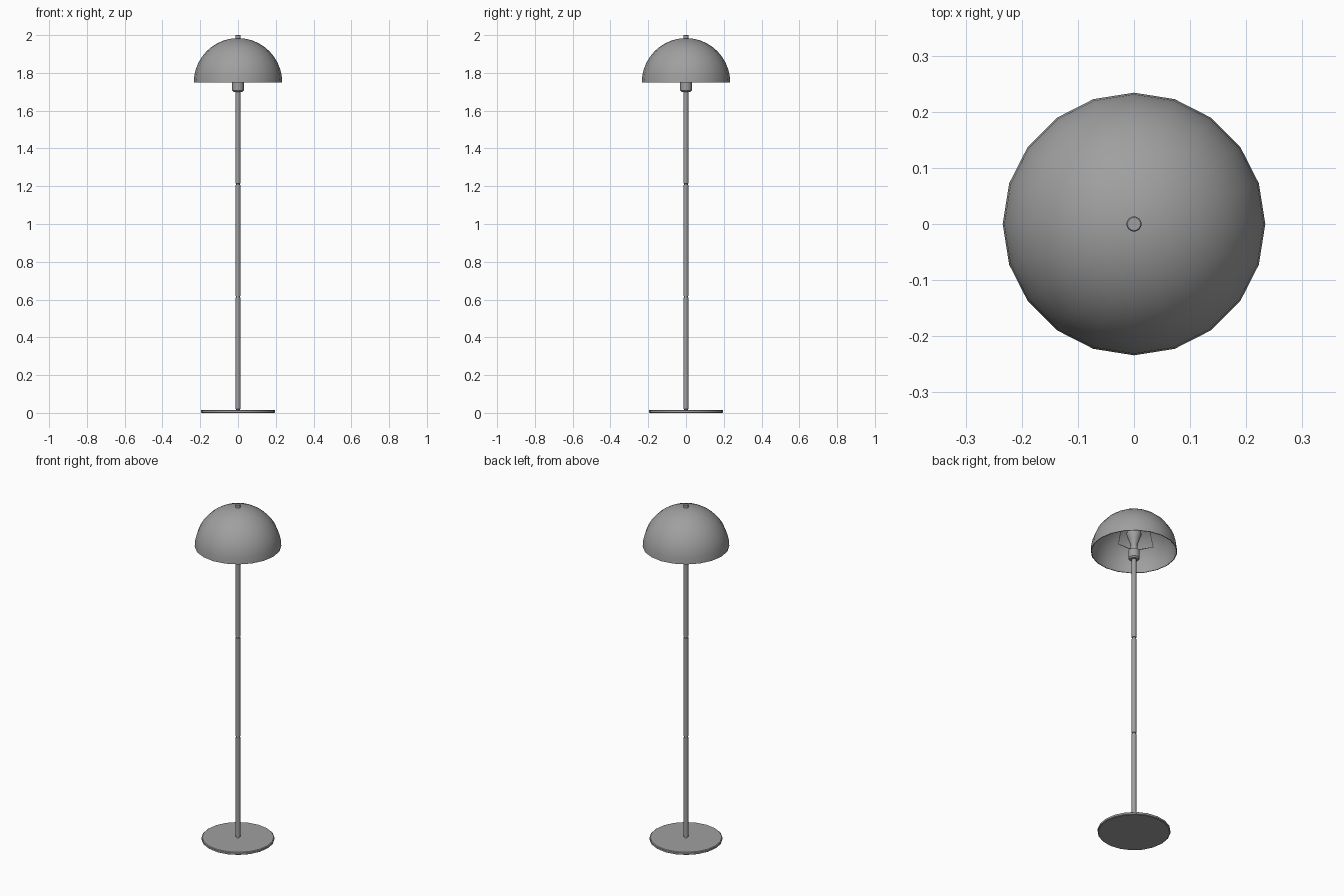
import bpy
import math
from mathutils import Matrix, Vector

if "Cube" in bpy.data.objects:
    bpy.data.objects.remove(bpy.data.objects["Cube"], do_unlink=True)

GREY = (0.35, 0.35, 0.35, 1)
metal = bpy.data.materials.new("grey metal")
metal.use_nodes = True
metal.diffuse_color = GREY
metal.node_tree.nodes["Principled BSDF"].inputs["Base Color"].default_value = GREY


def add_object(name, verts, faces, angle=35):
    mesh = bpy.data.meshes.new(name)
    mesh.from_pydata(verts, [], faces)
    mesh.materials.append(metal)
    obj = bpy.data.objects.new(name, mesh)
    bpy.context.collection.objects.link(obj)
    bpy.ops.object.select_all(action="DESELECT")
    obj.select_set(True)
    bpy.context.view_layer.objects.active = obj
    bpy.ops.object.shade_smooth_by_angle(angle=math.radians(angle))
    return obj


def lathe(name, profile, sides, angle=35):
    """Spin a (radius, z) profile, listed bottom to top on the outside, about z."""
    verts, rings, faces = [], [], []
    for r, z in profile:
        count = 1 if r == 0 else sides
        rings.append(range(len(verts), len(verts) + count))
        for i in range(count):
            a = math.tau * i / sides
            verts.append((r * math.cos(a), r * math.sin(a), z))
    for low, high in zip(rings, rings[1:]):
        for i in range(sides):
            j = (i + 1) % sides
            quad = [low[i % len(low)], low[j % len(low)],
                    high[j % len(high)], high[i % len(high)]]
            faces.append(list(dict.fromkeys(quad)))
    return add_object(name, verts, faces, angle)


def rod(name, points, radius):
    """Thin round wire through the given points."""
    curve = bpy.data.curves.new(name, "CURVE")
    curve.dimensions = "3D"
    curve.bevel_depth = radius
    curve.bevel_resolution = 1
    curve.use_fill_caps = True
    spline = curve.splines.new("POLY")
    spline.points.add(len(points) - 1)
    for p, co in zip(spline.points, points):
        p.co = (*co, 1)
    curve.materials.append(metal)
    obj = bpy.data.objects.new(name, curve)
    bpy.context.collection.objects.link(obj)


# Flat disc foot
lathe("base", [(0, 0), (0.193, 0), (0.197, 0.003), (0.197, 0.013),
               (0.193, 0.016), (0, 0.016)], 20)

# Pole in three screwed sections, separated by fine grooves
JOINTS = [0.016, 0.615, 1.21, 1.71]
R = 0.0125
pole = [(0, JOINTS[0])]
for low, high in zip(JOINTS, JOINTS[1:]):
    pole += [(R - 0.003, low), (R - 0.003, low + 0.003), (R, low + 0.004), (R, high - 0.004),
             (R - 0.003, high - 0.003)]
pole.append((0, JOINTS[-1]))
lathe("pole", pole, 16)

# Lamp holder and bulb
lathe("socket", [(0, 1.7), (0.024, 1.7), (0.031, 1.708), (0.031, 1.755),
                 (0.02, 1.755), (0.02, 1.78), (0, 1.78)], 20)
bulb = [(0, 1.775), (0.016, 1.775), (0.018, 1.79), (0.03, 1.825), (0.039, 1.85)]
bulb += [(0.04 * math.cos(a), 1.862 + 0.04 * math.sin(a))
         for a in [math.radians(18 * i) for i in range(5)]]
lathe("bulb", bulb + [(0, 1.902)], 20, 60)

# Thin hemispherical shade, outside then inside
RIM, RADIUS, WALL, STEPS = 1.75, 0.234, 0.004, 10


def dome(radius):
    arc = [math.pi / 2 * i / STEPS for i in range(STEPS)]
    return [(radius * math.cos(a), RIM + radius * math.sin(a)) for a in arc] + [(0, RIM + radius)]


outer, inner = dome(RADIUS), dome(RADIUS - WALL)
lathe("shade", inner[::-1] + outer, 20)

# Knob on top of the shade
lathe("finial", [(0, 1.975), (0.0135, 1.975), (0.0135, 1.998),
                 (0.0115, 2.0), (0, 2.0)], 20)

# Three bent wires carrying the shade
for i in range(3):
    turn = Matrix.Rotation(math.tau * i / 3, 3, "Z")
    path = [(0.025, 0, 1.757), (0.11, 0, 1.757), (0.07, 0, 1.968)]
    rod(f"support_wire_{i + 1}", [turn @ Vector(p) for p in path], 0.002)
